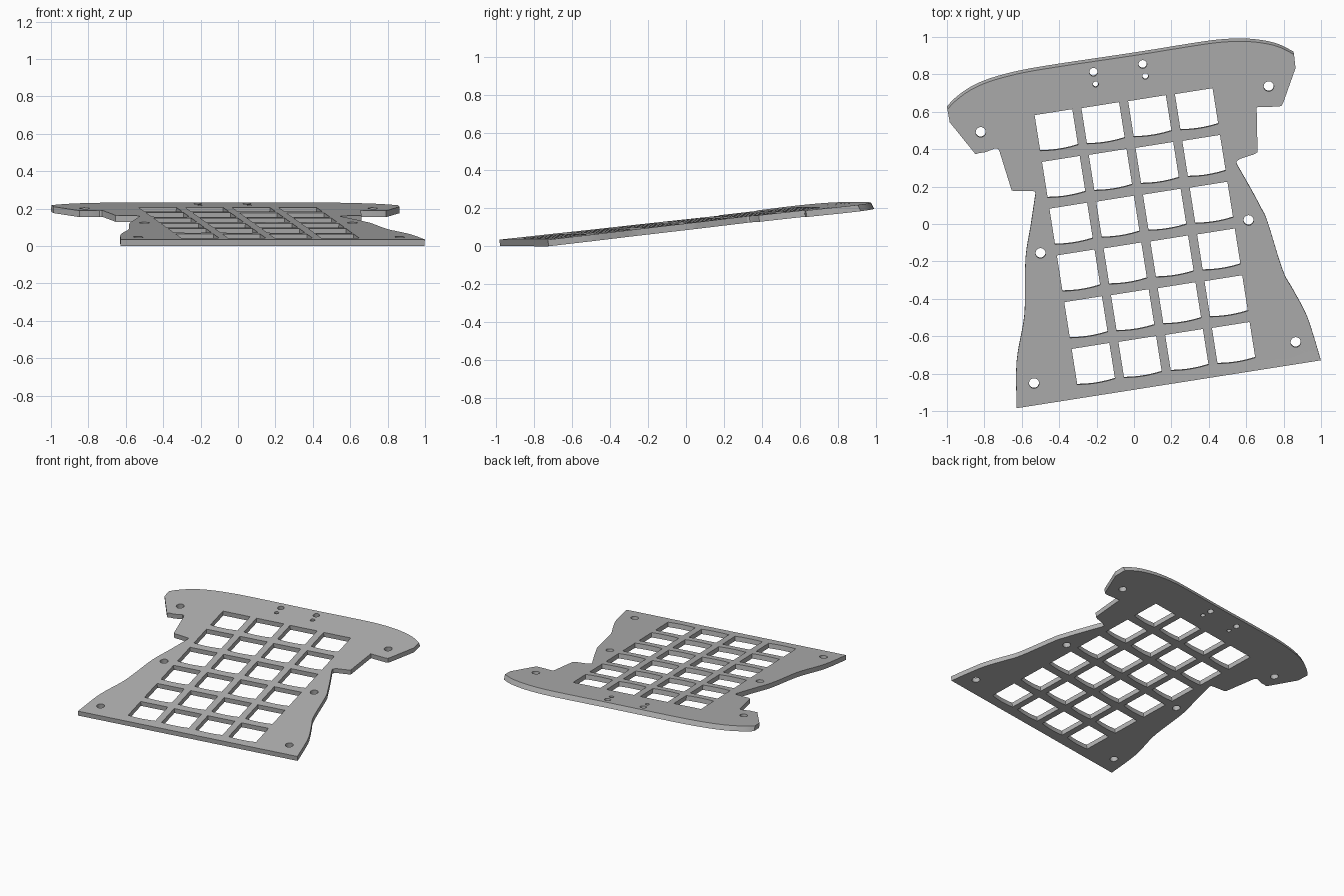
import bpy, bmesh, math
from mathutils import Vector

if "Cube" in bpy.data.objects:
    bpy.data.objects.remove(bpy.data.objects["Cube"])

ANGLE = math.radians(9.0)          # turn of the front edge in plan
SLOPE = 0.112                      # rise towards the back
THICK = 0.035
U = Vector((math.cos(ANGLE), math.sin(ANGLE)))    # along the front edge
V = Vector((-math.sin(ANGLE), math.cos(ANGLE)))   # uphill
FRONT = Vector((1.0, -0.725)).dot(V)


def smooth_path(pts, steps=4):
    """Catmull-Rom curve through the points."""
    p = [Vector(q) for q in pts]
    p = [2 * p[0] - p[1]] + p + [2 * p[-1] - p[-2]]
    out = []
    for i in range(1, len(p) - 2):
        a, b, c, d = p[i - 1:i + 3]
        for k in range(steps):
            t = k / steps
            out.append(0.5 * (2 * b + (c - a) * t + (2 * a - 5 * b + 4 * c - d) * t * t
                              + (3 * b - a - 3 * c + d) * t ** 3))
    return out + [p[-2]]


# Plan outline: curved back, right end, right flank, front edge, left flank, left wing
back = smooth_path([(-1, .628), (-.96, .671), (-.88, .73), (-.773, .778), (-.612, .821),
                    (-.398, .858), (0, .917), (.297, .965), (.457, .987), (.59, .992),
                    (.698, .981), (.778, .96), (.853, .922)])
right_end = [(.863, .837), (.80, .66), (.79, .637), (.775, .632), (.655, .628),
             (.66, .388), (.64, .376), (.565, .352), (.548, .338)]
right_flank = smooth_path([(.548, .325), (.628, .184), (.682, .083), (.714, .013), (.794, -.243),
                           (.848, -.345), (.917, -.473), (.96, -.596), (.998, -.725)])
left_flank = smooth_path([(-.628, -.981), (-.628, -.735), (-.591, -.521), (-.583, -.404),
                          (-.58, -.179), (-.553, -.008), (-.527, .165)])
left_wing = [(-.53, .176), (-.54, .18), (-.642, .18), (-.655, .184), (-.719, .39), (-.727, .405),
             (-.741, .409), (-.794, .388), (-.83, .383), (-.848, .377), (-.986, .548)]
outline = back + right_end + right_flank + left_flank + left_wing


def circle(x, y, r, n=24):
    return [(x + r * math.cos(2 * math.pi * i / n), y + r * math.sin(2 * math.pi * i / n))
            for i in range(n)]


# Six rows of four key openings, front side bowed slightly
loops = []
for row in range(6):
    for col in range(4):
        tl = Vector((-.532 + .25 * col + .0396 * row, .586 + .0374 * col - .25 * row))
        tr, bl = tl + U * .204, tl - V * .193
        br = bl + U * .204
        bow = [bl + U * .204 * t - V * .008 * 4 * t * (1 - t) for t in (.2, .4, .6, .8)]
        loops.append([tl, tr, br] + bow[::-1] + [bl])

# Screw holes and small paired holes
for x, y in [(-.82, .495), (.72, .74), (.612, .024), (-.5, -.152), (-.535, -.848), (.864, -.628)]:
    loops.append(circle(x, y, .027))
for x, y, r in [(-.217, .816, .022), (-.206, .751, .015), (.046, .858, .022), (.06, .794, .016)]:
    loops.append(circle(x, y, r))

# Flat plate with openings, then thickened
bm = bmesh.new()
edges = []
back_verts = []
for i, loop in enumerate([outline] + loops):
    vs = [bm.verts.new((p[0], p[1], 0)) for p in loop]
    if i == 0:
        back_verts = vs[:len(back)]
    edges += [bm.edges.new((vs[k], vs[(k + 1) % len(vs)])) for k in range(len(vs))]
back_keys = {(round(v.co.x, 5), round(v.co.y, 5)) for v in back_verts}
bmesh.ops.triangle_fill(bm, edges=edges, use_beauty=True, use_dissolve=False, normal=(0, 0, 1))
ext = bmesh.ops.extrude_face_region(bm, geom=bm.faces[:], use_keep_orig=True)
top = {g for g in ext["geom"] if isinstance(g, bmesh.types.BMVert)}

# Tilt the plate; walls stay square to it, the back wall leans in a little more
for v in bm.verts:
    p = Vector((v.co.x, v.co.y))
    is_back = (round(p.x, 5), round(p.y, 5)) in back_keys
    if v in top:
        p -= V * (.016 if is_back else .004)
    v.co = (p.x, p.y, max(0, SLOPE * (p.dot(V) - FRONT)) + (THICK if v in top else 0))
bmesh.ops.recalc_face_normals(bm, faces=bm.faces[:])

mesh = bpy.data.meshes.new("key_plate")
bm.to_mesh(mesh)
bm.free()
plate = bpy.data.objects.new("key_plate", mesh)
bpy.context.collection.objects.link(plate)
grey = bpy.data.materials.new("plain_grey")
grey.diffuse_color = (.45, .45, .45, 1)
grey.use_nodes = True
grey.node_tree.nodes["Principled BSDF"].inputs["Base Color"].default_value = grey.diffuse_color
mesh.materials.append(grey)

bpy.context.view_layer.objects.active = plate
plate.select_set(True)
bpy.ops.object.shade_smooth_by_angle(angle=math.radians(25))
